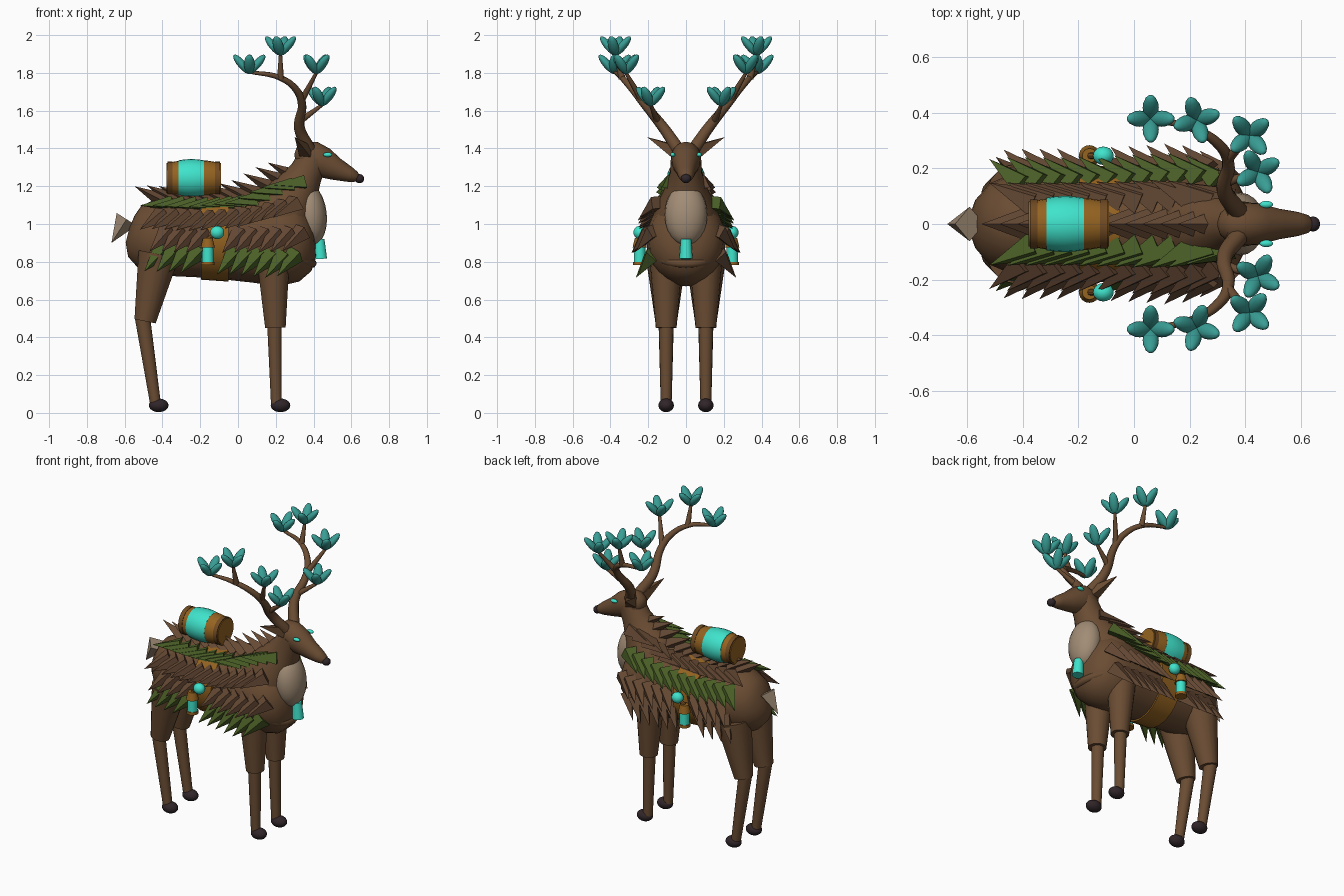
import bpy, bmesh, math
from mathutils import Vector, Matrix

if "Cube" in bpy.data.objects:
    bpy.data.objects.remove(bpy.data.objects["Cube"])


def material(name, rgb):
    m = bpy.data.materials.new(name)
    m.diffuse_color = (*rgb, 1)
    m.use_nodes = True
    m.node_tree.nodes["Principled BSDF"].inputs["Base Color"].default_value = m.diffuse_color
    return m


BARK = material("bark_brown", (0.145, 0.073, 0.033))
LEAF = material("leaf_brown", (0.13, 0.066, 0.034))
GREEN = material("moss_green", (0.07, 0.115, 0.02))
TAN = material("fur_tan", (0.36, 0.265, 0.18))
CYAN = material("glow_cyan", (0.05, 0.77, 0.60))
TEAL = material("bud_teal", (0.04, 0.34, 0.30))
WOOD = material("barrel_wood", (0.30, 0.125, 0.015))
HOOP = material("hoop_brown", (0.17, 0.072, 0.017))
DARK = material("hoof_dark", (0.03, 0.019, 0.022))


def finish(bm, name, mats, smooth=True):
    bmesh.ops.recalc_face_normals(bm, faces=bm.faces)
    me = bpy.data.meshes.new(name)
    bm.to_mesh(me)
    bm.free()
    for m in mats:
        me.materials.append(m)
    ob = bpy.data.objects.new(name, me)
    bpy.context.collection.objects.link(ob)
    if smooth:
        bpy.ops.object.select_all(action='DESELECT')
        ob.select_set(True)
        bpy.context.view_layer.objects.active = ob
        bpy.ops.object.shade_smooth_by_angle(angle=math.radians(40))
    return ob


def loft(name, stations, mat, sides=24):
    """Elliptical rings along the middle plane; station = x, z, half width, half height."""
    bm = bmesh.new()
    rings = []
    for i, (x, z, ry, rz) in enumerate(stations):
        a, b = stations[max(i - 1, 0)], stations[min(i + 1, len(stations) - 1)]
        t = Vector((b[0] - a[0], 0, b[1] - a[1])).normalized()
        up = Vector((-t.z, 0, t.x))
        ring = []
        for k in range(sides):
            w = math.tau * k / sides
            ring.append(bm.verts.new(Vector((x, 0, z)) + up * rz * math.cos(w)
                                     + Vector((0, ry * math.sin(w), 0))))
        rings.append(ring)
    for r, q in zip(rings, rings[1:]):
        for k in range(sides):
            j = (k + 1) % sides
            bm.faces.new((r[k], r[j], q[j], q[k]))
    bm.faces.new(rings[0])
    bm.faces.new(rings[-1])
    return finish(bm, name, [mat])


def add_cone(bm, a, b, r1, r2, sides, flat=1.0, side_axis=None):
    """Cone from a to b; flat squashes it across side_axis."""
    a, b = Vector(a), Vector(b)
    z = (b - a).normalized()
    x = (side_axis or Vector((0, 1, 0))).cross(z).normalized()
    y = z.cross(x)
    rot = Matrix((x, y, z)).transposed().to_4x4()
    mat = Matrix.Translation((a + b) / 2) @ rot @ Matrix.Diagonal((flat, 1, 1, 1))
    return bmesh.ops.create_cone(bm, cap_ends=True, segments=sides, radius1=r1, radius2=r2,
                                 depth=(b - a).length, matrix=mat)["verts"]


def cone(name, a, b, r1, r2, mat, sides=18, smooth=True, flat=1.0):
    bm = bmesh.new()
    add_cone(bm, a, b, r1, r2, sides, flat)
    return finish(bm, name, [mat], smooth)


def ball(name, loc, radii, mat, tilt=0):
    bm = bmesh.new()
    m = Matrix.Translation(loc) @ Matrix.Rotation(tilt, 4, 'Y') @ Matrix.Diagonal((*radii, 1))
    bmesh.ops.create_uvsphere(bm, u_segments=20, v_segments=12, radius=1, matrix=m)
    return finish(bm, name, [mat])


def branch(name, pts, radii):
    cu = bpy.data.curves.new(name, 'CURVE')
    cu.dimensions = '3D'
    cu.bevel_depth, cu.bevel_resolution, cu.resolution_u = 1.0, 3, 6
    cu.use_fill_caps = True
    sp = cu.splines.new('BEZIER')
    sp.bezier_points.add(len(pts) - 1)
    for bp, p, r in zip(sp.bezier_points, pts, radii):
        bp.co, bp.radius = p, r
        bp.handle_left_type = bp.handle_right_type = 'AUTO'
    cu.materials.append(BARK)
    bpy.context.collection.objects.link(bpy.data.objects.new(name, cu))


# Body, neck, head
BODY = [(-0.585, 0.94, 0.03, 0.04), (-0.565, 0.935, 0.09, 0.11), (-0.52, 0.93, 0.145, 0.165),
        (-0.45, 0.93, 0.175, 0.195), (-0.36, 0.93, 0.19, 0.205), (-0.15, 0.92, 0.19, 0.205),
        (0.08, 0.92, 0.20, 0.23), (0.22, 0.91, 0.21, 0.24), (0.31, 0.915, 0.195, 0.22),
        (0.37, 0.92, 0.15, 0.17), (0.40, 0.925, 0.09, 0.10), (0.41, 0.925, 0.02, 0.02)]
loft("body", BODY, BARK)
loft("neck", [(0.17, 0.93, 0.19, 0.19), (0.22, 1.03, 0.18, 0.18), (0.27, 1.12, 0.145, 0.15),
              (0.32, 1.20, 0.105, 0.115), (0.36, 1.27, 0.085, 0.09), (0.40, 1.35, 0.08, 0.08)], BARK)
loft("head", [(0.30, 1.365, 0.01, 0.01), (0.31, 1.365, 0.04, 0.04), (0.34, 1.365, 0.066, 0.07),
              (0.39, 1.352, 0.078, 0.088), (0.45, 1.325, 0.074, 0.082), (0.52, 1.29, 0.055, 0.06),
              (0.59, 1.262, 0.043, 0.041), (0.625, 1.248, 0.032, 0.028), (0.64, 1.242, 0.01, 0.01)], BARK)
ball("nose", (0.643, 0, 1.24), (0.025, 0.027, 0.024), DARK)

# Chest tuft, tail, collar and hanging chest lantern
ball("chest_tuft", (0.38, 0, 1.05), (0.09, 0.113, 0.165), TAN, math.radians(-6))
cone("tail", (-0.59, 0, 1.025), (-0.67, 0, 0.90), 0.062, 0, TAN, 4, False)
cone("chest_lantern", (0.43, 0, 0.92), (0.437, 0, 0.815), 0.028, 0.035, CYAN)
bpy.ops.mesh.primitive_torus_add(location=(0.245, 0, 0.845), rotation=(0, math.radians(20), 0),
                                 major_radius=0.155, minor_radius=0.025,
                                 major_segments=32, minor_segments=10)
bpy.context.object.name = "collar"
bpy.context.object.data.materials.append(BARK)
bpy.ops.object.shade_smooth_by_angle(angle=math.radians(40))

# Saddle strap and barrel
loft("saddle_strap", [(-0.195, 0.92, 0.205, 0.215), (-0.05, 0.92, 0.21, 0.225)], WOOD, 32)
BZ = 1.243
loft("barrel", [(x, BZ, r, r) for x, r in ((-0.378, 0.08), (-0.31, 0.092), (-0.235, 0.097),
                                           (-0.16, 0.092), (-0.09, 0.08))], WOOD)
loft("barrel_band", [(x, BZ, r, r) for x, r in ((-0.315, 0.094), (-0.28, 0.099), (-0.247, 0.101),
                                                (-0.214, 0.099), (-0.18, 0.094))], CYAN)
for x in (-0.374, -0.122):
    loft("barrel_hoop", [(x, BZ, 0.088, 0.088), (x + 0.028, BZ, 0.088, 0.088)], HOOP)

# Four-petal buds at antler tips
def bud(base, turn):
    bm = bmesh.new()
    for k in range(4):
        m = (Matrix.Translation(base) @ Matrix.Rotation(turn + k * math.pi / 2, 4, 'Z')
             @ Matrix.Rotation(math.radians(41), 4, 'Y') @ Matrix.Translation((0, 0, 0.06))
             @ Matrix.Diagonal((0.022, 0.029, 0.066, 1)))
        bmesh.ops.create_uvsphere(bm, u_segments=12, v_segments=8, radius=1, matrix=m)
    finish(bm, "antler_bud", [TEAL])


for s in (-1, 1):
    # Legs and hooves
    y = 0.105 * s
    cone("front_upper_leg", (0.185, y, 0.86), (0.198, y, 0.45), 0.092, 0.055, BARK)
    cone("front_lower_leg", (0.193, y, 0.47), (0.203, y, 0.05), 0.039, 0.029, BARK)
    ball("front_hoof", (0.225, y, 0.04), (0.052, 0.041, 0.036), DARK)
    cone("hind_upper_leg", (-0.42, y, 0.84), (-0.492, y, 0.485), 0.11, 0.058, BARK)
    cone("hind_lower_leg", (-0.505, y, 0.50), (-0.437, y, 0.05), 0.041, 0.029, BARK)
    ball("hind_hoof", (-0.42, y, 0.04), (0.052, 0.041, 0.036), DARK)

    # Eyes and ears
    ball("eye", (0.475, 0.07 * s, 1.367), (0.024, 0.013, 0.012), CYAN)
    cone("ear", (0.36, 0.055 * s, 1.385), (0.30, 0.205 * s, 1.46), 0.045, 0, BARK, 4, False)

    # Antler with three side branches
    branch("antler", [(0.375, 0.045 * s, 1.40), (0.325, 0.12 * s, 1.51), (0.338, 0.225 * s, 1.64),
                      (0.305, 0.285 * s, 1.715), (0.22, 0.34 * s, 1.775), (0.06, 0.378 * s, 1.805)],
           (0.034, 0.029, 0.022, 0.019, 0.015, 0.009))
    tips = [((0.06, 0.378 * s, 1.80), None, 0.0),
            ((0.225, 0.373 * s, 1.897), (0.225, 0.338 * s, 1.77), 0.3),
            ((0.415, 0.318 * s, 1.80), (0.335, 0.23 * s, 1.65), 0.7),
            ((0.445, 0.187 * s, 1.63), (0.328, 0.15 * s, 1.545), 0.5)]
    for tip, root, turn in tips:
        if root:
            cone("antler_branch", root, tip, 0.019, 0.009, BARK, 10)
        bud(tip, turn * s)

    # Side lantern and glowing ball on the strap
    y = 0.245 * s
    cone("side_lantern", (-0.16, y, 0.79), (-0.16, y, 0.89), 0.031, 0.029, CYAN)
    cone("lantern_base", (-0.16, y, 0.782), (-0.16, y, 0.80), 0.036, 0.036, WOOD)
    cone("lantern_cap", (-0.16, y, 0.875), (-0.16, y, 0.925), 0.038, 0.026, WOOD)
    cone("lantern_hook", (-0.16, y, 0.92), (-0.115, y, 0.95), 0.012, 0.012, HOOP, 8)
    ball("glow_ball", (-0.11, y, 0.955), (0.037, 0.033, 0.035), CYAN)


# Leaf coat: nine rows of pointed leaves around the back, every third row green
def section(x):
    for a, b in zip(BODY, BODY[1:]):
        if a[0] <= x <= b[0]:
            f = (x - a[0]) / (b[0] - a[0])
            return [p + (q - p) * f for p, q in zip(a, b)]


bm = bmesh.new()
for row in range(9):
    ang = math.radians((row - 4) * 28)
    sn, cs = math.sin(ang), math.cos(ang)
    for col in range(12):
        x = -0.41 + 0.064 * col + (0.032 if row % 2 else 0)
        if abs(row - 4) >= 3 and -0.17 < x < -0.05:
            continue  # leave room for the side lantern
        _, zc, ry, rz = section(x)
        rise = max(0, x - 0.08) * 0.55 * max(cs, 0)
        p = Vector((x, ry * sn, zc + rz * cs + rise))
        d = Vector((-0.55, 0.5 * sn, 0.28 * cs - 0.62 * abs(sn))).normalized()
        n = Vector((0, sn, cs))
        side = n.cross(d).normalized()
        verts = add_cone(bm, p - d * 0.02, p + d * 0.155, 0.058, 0, 4, 0.75, side)
        for f in {f for v in verts for f in v.link_faces}:
            f.material_index = 1 if row % 3 == 0 else 0
finish(bm, "leaf_coat", [LEAF, GREEN], smooth=False)
